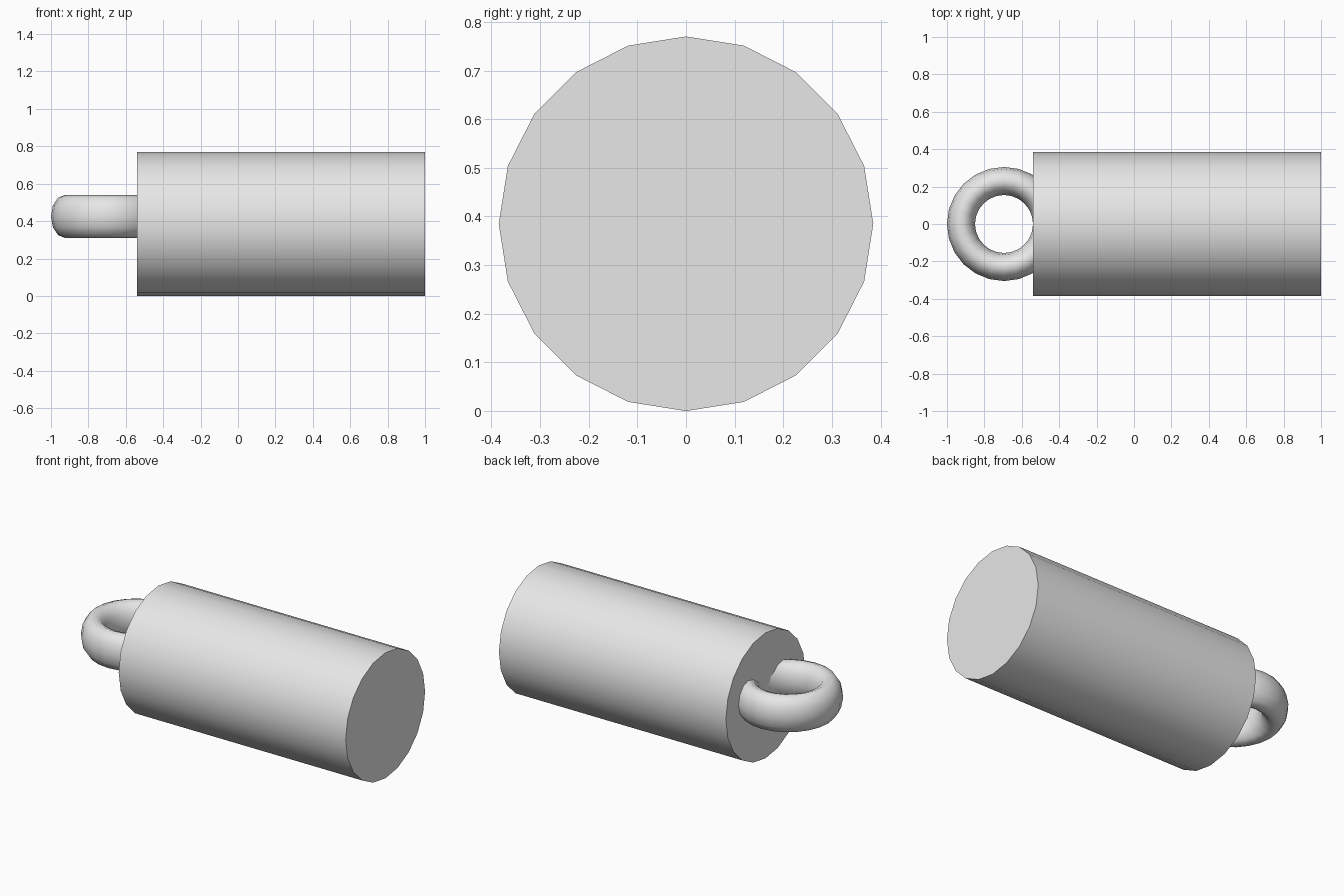
import bpy
import math

cube = bpy.data.objects.get("Cube")
if cube:
    bpy.data.objects.remove(cube, do_unlink=True)

# Single plain grey
grey = bpy.data.materials.new("light_grey")
grey.use_nodes = True
grey.diffuse_color = (0.8, 0.8, 0.8, 1)
grey.node_tree.nodes["Principled BSDF"].inputs["Base Color"].default_value = (0.8, 0.8, 0.8, 1)


def finish(name, angle):
    obj = bpy.context.object
    obj.name = name
    obj.data.materials.append(grey)
    bpy.ops.object.transform_apply(location=False, rotation=True, scale=True)
    bpy.ops.object.shade_smooth_by_angle(angle=math.radians(angle))
    return obj


# Barrel lying along x, with flat ends
radius, x_start, x_end = 0.385, -0.54, 1.0
bpy.ops.mesh.primitive_cylinder_add(
    vertices=20, radius=radius, depth=x_end - x_start,
    location=((x_start + x_end) / 2, 0, radius), rotation=(0, math.pi / 2, 0))
finish("barrel", 30)

# Flat-lying ring, taller than its tube is wide, partly sunk into the barrel end
tube_width, tube_height = 0.075, 0.115
bpy.ops.mesh.primitive_torus_add(
    major_segments=24, minor_segments=12, major_radius=0.23,
    minor_radius=tube_width, location=(-0.695, 0, 0.425))
bpy.context.object.scale.z = tube_height / tube_width
finish("hanging_ring", 60)
